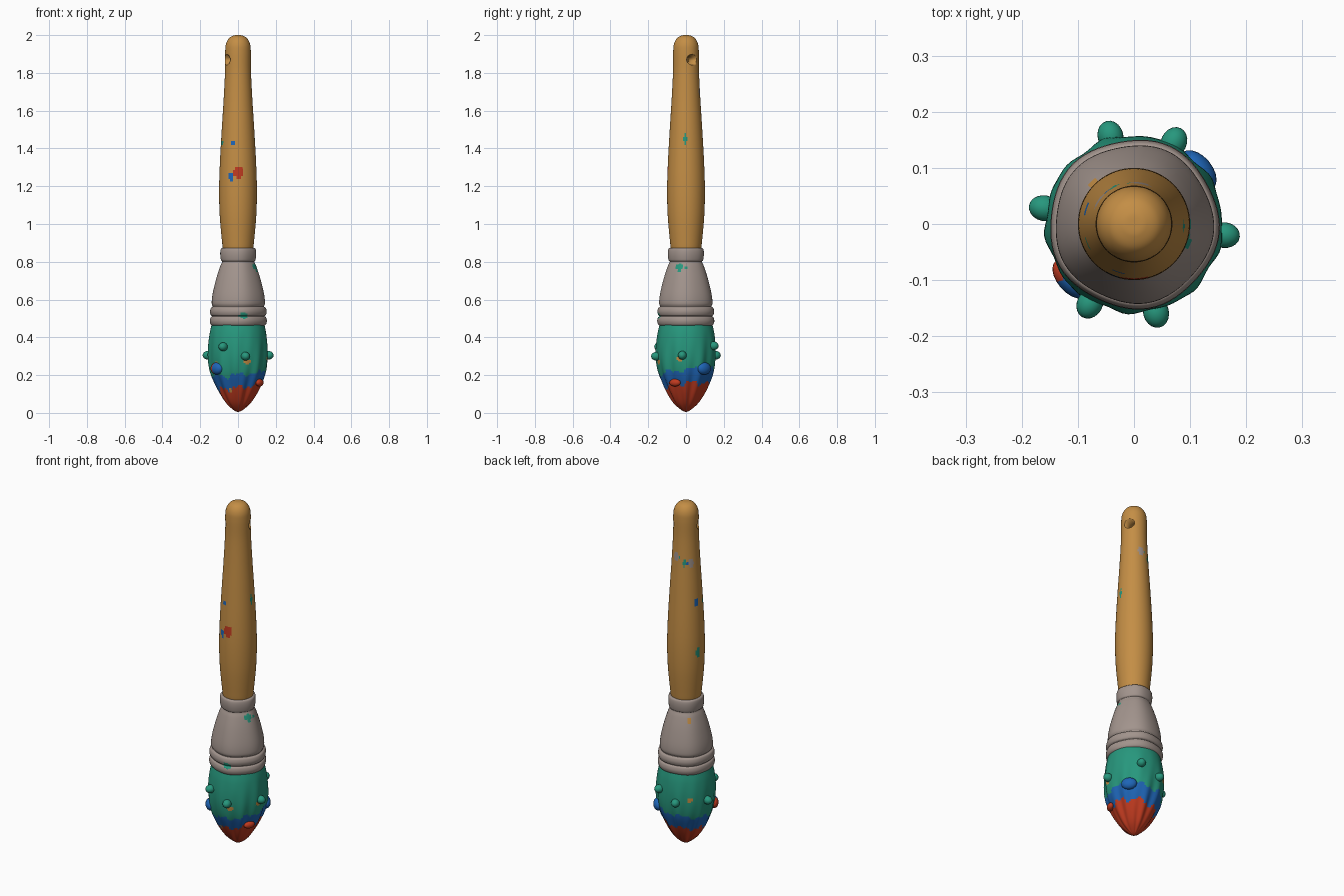
import bpy, bmesh, math
from mathutils import Vector, Matrix

if "Cube" in bpy.data.objects:
    bpy.data.objects.remove(bpy.data.objects["Cube"])

def material(name, rgb):
    m = bpy.data.materials.new(name)
    m.diffuse_color = (*rgb, 1)
    m.use_nodes = True
    m.node_tree.nodes["Principled BSDF"].inputs["Base Color"].default_value = m.diffuse_color
    return m

MATS = [material("wood", (.55, .27, .06)),
        material("grey_metal", (.36, .295, .265)),
        material("teal_paint", (.02, .31, .205)),
        material("blue_paint", (.013, .13, .47)),
        material("red_paint", (.53, .043, .014))]
WOOD, GREY, TEAL, BLUE, RED = range(5)

def finish(name, bm, rule):
    """Turn a bmesh into a smooth object; rule(angle_deg, z, centre) gives the colour."""
    bmesh.ops.recalc_face_normals(bm, faces=bm.faces)
    for f in bm.faces:
        c = f.calc_center_median()
        f.smooth = True
        f.material_index = rule(math.degrees(math.atan2(c.y, c.x)), c.z, c)
    me = bpy.data.meshes.new(name)
    bm.to_mesh(me)
    bm.free()
    for m in MATS:
        me.materials.append(m)
    ob = bpy.data.objects.new(name, me)
    bpy.context.collection.objects.link(ob)
    return ob

def smooth_curve(pts, n):
    """Catmull-Rom resampling of an (r, z) profile."""
    p = [Vector(q) for q in [pts[0]] + pts + [pts[-1]]]
    out = []
    for i in range(1, len(p) - 2):
        a, b, c, d = p[i - 1:i + 3]
        for k in range(n):
            t = k / n
            out.append(.5 * (2 * b + (c - a) * t + (2 * a - 5 * b + 4 * c - d) * t * t
                             + (3 * b - a - 3 * c + d) * t ** 3))
    return out + [p[-1]]

def lathe(name, pts, n, seg, rule, shape=lambda a, z: 1):
    bm = bmesh.new()
    rings = []
    for r, z in smooth_curve(pts, n):
        ring = []
        for i in range(seg):
            a = 2 * math.pi * i / seg
            q = max(r, .0005) * shape(a, z)
            ring.append(bm.verts.new((q * math.cos(a), q * math.sin(a), z)))
        rings.append(ring)
    for lo, hi in zip(rings, rings[1:]):
        for i in range(seg):
            j = (i + 1) % seg
            bm.faces.new((lo[i], lo[j], hi[j], hi[i]))
    bm.faces.new(rings[0])
    bm.faces.new(rings[-1])
    return finish(name, bm, rule)

def splats(base, spots):
    """Base colour with paint flecks: (angle, z, half angle, half height, colour)."""
    def rule(a, z, c):
        for sa, sz, wa, wz, col in spots:
            d = (a - sa + 180) % 360 - 180
            if (d / wa) ** 2 + ((z - sz) / wz) ** 2 < 1:
                return col
        return base
    return rule

# Wooden handle with paint flecks
handle = lathe("handle", [(.06, .82), (.078, .86), (.086, .92), (.097, 1.05), (.1, 1.18),
                          (.096, 1.32), (.086, 1.5), (.076, 1.66), (.069, 1.8), (.068, 1.91),
                          (.063, 1.955), (.046, 1.985), (.022, 1.998), (0, 2)], 9, 72,
               splats(WOOD, [(-89, 1.275, 15, .032, RED), (-112, 1.25, 9, .022, BLUE),
                             (-107, 1.43, 8, .02, BLUE), (-157, 1.43, 8, .02, TEAL),
                             (-4, 1.45, 7, .022, TEAL), (80, 1.70, 16, .022, GREY),
                             (92, 1.70, 9, .014, TEAL), (118, 1.67, 8, .02, TEAL),
                             (146, 1.67, 13, .022, GREY), (130, 1.67, 6, .014, BLUE),
                             (163, 1.44, 10, .024, BLUE), (164, 1.15, 7, .035, TEAL)]))

# Hanging hole through the handle end
bm = bmesh.new()
bmesh.ops.create_cone(bm, cap_ends=True, segments=24, radius1=.028, radius2=.028, depth=.4,
                      matrix=Matrix.Translation((0, 0, 1.87)) @ Matrix.Rotation(math.radians(28), 4, 'Z')
                      @ Matrix.Rotation(math.pi / 2, 4, 'Y'))
cutter = finish("hole_cutter", bm, lambda a, z, c: WOOD)
cutter.hide_render = True
cutter.hide_viewport = True
mod = handle.modifiers.new("hanging_hole", 'BOOLEAN')
mod.operation = 'DIFFERENCE'
mod.solver = 'EXACT'
mod.object = cutter

# Grey ferrule: collar, flared body and two bands
lathe("ferrule", [(.14, .462), (.147, .47), (.151, .487), (.147, .505), (.139, .512), (.146, .519),
                  (.15, .537), (.145, .556), (.135, .563), (.141, .58), (.136, .63), (.117, .71),
                  (.096, .775), (.085, .8), (.091, .808), (.095, .835), (.094, .86),
                  (.088, .872), (.07, .874)], 4, 72,
      splats(GREY, [(-78, .515, 10, .017, TEAL), (-20, .77, 9, .02, TEAL), (-32, .768, 5, .012, TEAL),
                    (0, .765, 6, .012, TEAL), (135, .76, 6, .01, WOOD)]),
      lambda a, z: 1 + .016 * math.cos(5 * a + .6))

# Painted bristle head: red tip, blue band, teal body with ragged edges
flecks = splats(None, [(-70, .27, 8, .012, WOOD), (-140, .245, 6, .03, WOOD), (133, .32, 5, .015, WOOD),
                       (-12, .285, 6, .015, WOOD), (-113, .12, 5, .012, WOOD)])
def bristle_colour(a, z, c):
    t = math.radians(a)
    fleck = flecks(a, z, c)
    if fleck is not None:
        return fleck
    ragged = .012 * math.sin(7 * t) + .008 * math.sin(17 * t + 1)
    if z < .14 + ragged + .018 * math.cos(t - .4):
        return RED
    return BLUE if z < .215 + .8 * ragged + .02 * math.cos(t - .8) else TEAL

def tufts(a, z):
    k = max(0, min(1, (.46 - z) / .35))
    return 1 + k * (.035 * math.cos(9 * a + 6 * z) + .025 * math.cos(14 * a - 9 * z + 1))

lathe("bristles", [(0, .004), (.022, .014), (.06, .048), (.092, .095), (.122, .155), (.145, .215),
                   (.156, .28), (.157, .35), (.15, .42), (.138, .475)], 8, 96, bristle_colour, tufts)

# Drops of paint standing out from the bristles
def drop(name, angle, z, dist, size, rule):
    bm = bmesh.new()
    a = math.radians(angle)
    mat = (Matrix.Translation((dist * math.cos(a), dist * math.sin(a), z))
           @ Matrix.Rotation(a, 4, 'Z') @ Matrix.Diagonal((*size, 1)))
    bmesh.ops.create_uvsphere(bm, u_segments=20, v_segments=12, radius=1, matrix=mat)
    finish(name, bm, rule)

for i, (angle, z) in enumerate([(-119, .35), (-76, .3), (-7, .305), (64, .355), (105, .305), (170, .305)]):
    drop(f"teal_drop_{i + 1}", angle, z, .162, (.028, .023, .023), lambda a, z, c: TEAL)
drop("blue_drop", 40, .235, .149, (.025, .042, .033), lambda a, z, c: BLUE)
drop("mixed_drop", -139, .235, .149, (.024, .042, .032), lambda a, z, c: RED if a < -143 else BLUE)
drop("red_drop", -27, .16, .128, (.018, .032, .02), lambda a, z, c: RED)
